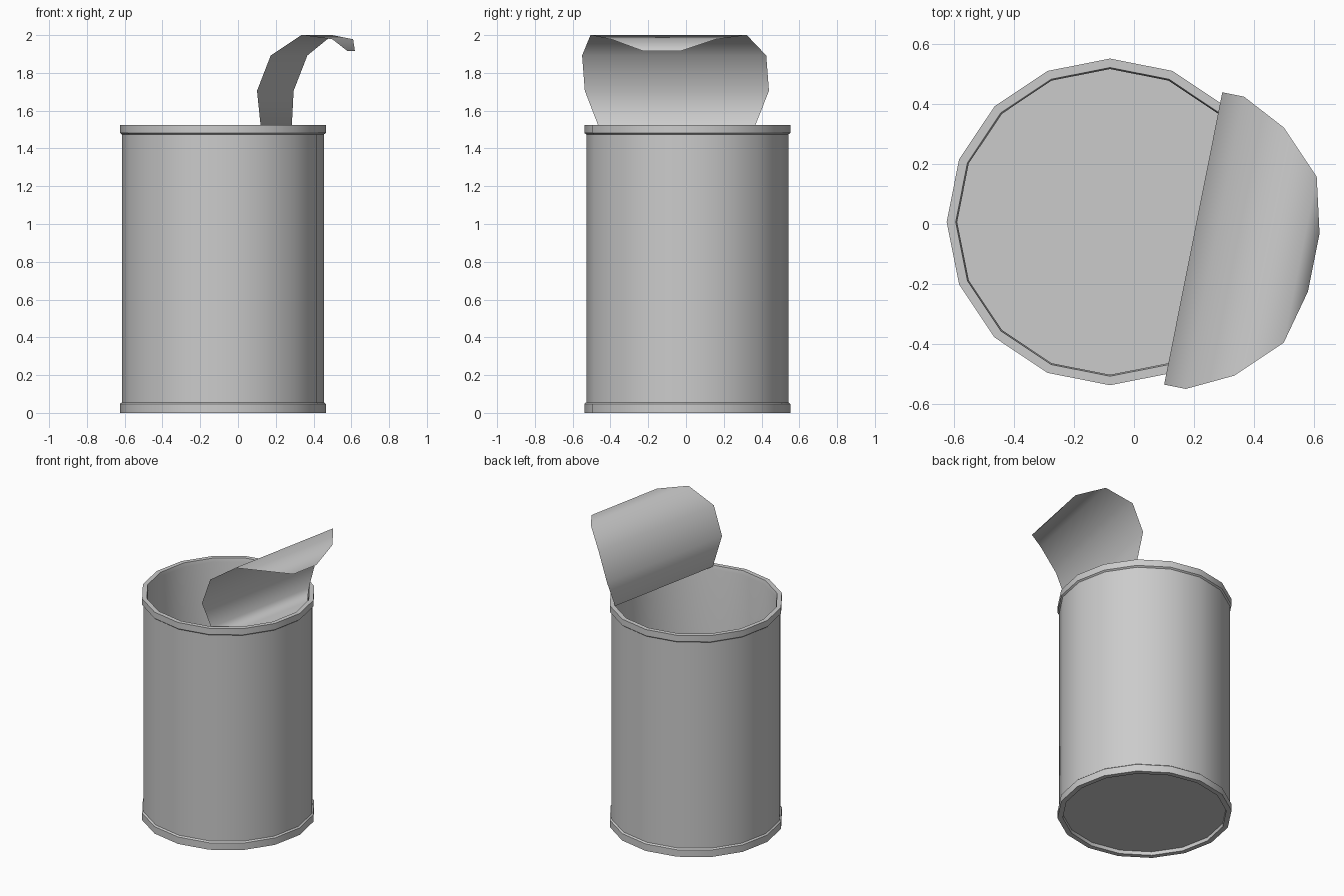
import bpy, bmesh, math
from mathutils import Vector

if "Cube" in bpy.data.objects:
    bpy.data.objects.remove(bpy.data.objects["Cube"], do_unlink=True)

SIDES = 16
CENTRE = Vector((-0.08, 0.007, 0))

metal = bpy.data.materials.new("grey_metal")
metal.use_nodes = True
colour = (0.6, 0.6, 0.6, 1)
metal.diffuse_color = colour
metal.node_tree.nodes["Principled BSDF"].inputs["Base Color"].default_value = colour


def add_object(name, bm):
    mesh = bpy.data.meshes.new(name)
    bm.to_mesh(mesh)
    bm.free()
    mesh.materials.append(metal)
    obj = bpy.data.objects.new(name, mesh)
    obj.location = CENTRE
    bpy.context.collection.objects.link(obj)
    bpy.ops.object.select_all(action='DESELECT')
    obj.select_set(True)
    bpy.context.view_layer.objects.active = obj
    return obj


# Can: one turned profile, from the recessed underside over both rims to the floor
profile = [(0.512, 0.025), (0.512, 0), (0.545, 0), (0.545, 0.048), (0.535, 0.056),
           (0.535, 1.474), (0.545, 1.482), (0.545, 1.525), (0.515, 1.525),
           (0.51, 1.50), (0.51, 0.03)]
bm = bmesh.new()
rings = []
for r, z in profile:
    rings.append([bm.verts.new((r * math.cos(math.tau * i / SIDES),
                                r * math.sin(math.tau * i / SIDES), z))
                  for i in range(SIDES)])
for a, b in zip(rings, rings[1:]):
    for i in range(SIDES):
        j = (i + 1) % SIDES
        bm.faces.new((a[i], a[j], b[j], b[i]))
bm.faces.new(rings[0][::-1])   # underside
bm.faces.new(rings[-1])        # inside floor
bmesh.ops.recalc_face_normals(bm, faces=bm.faces)
add_object("can_body", bm)
bpy.ops.object.shade_smooth_by_angle(angle=math.radians(30))

# Lid: a disc cut in strips, flat at the hinge and curled back over the side
turn = math.radians(-11.25)
out = Vector((math.cos(turn), math.sin(turn), 0))
along = Vector((-math.sin(turn), math.cos(turn), 0))
# (distance from the can's axis, height, half width)
strips = [(0.497, 1.515, 0.099), (0.421, 1.515, 0.282), (0.288, 1.517, 0.422),
          (0.283, 1.705, 0.497), (0.357, 1.892, 0.497), (0.507, 2.0, 0.422),
          (0.647, 1.978, 0.282), (0.693, 1.915, 0.099)]
bm = bmesh.new()
rows = []
for dist, z, half in strips:
    mid = out * dist + Vector((0, 0, z))
    rows.append([bm.verts.new(mid - along * half), bm.verts.new(mid + along * half)])
for a, b in zip(rows, rows[1:]):
    bm.faces.new((a[0], a[1], b[1], b[0]))
add_object("peeled_lid", bm)
bpy.ops.object.shade_smooth()
